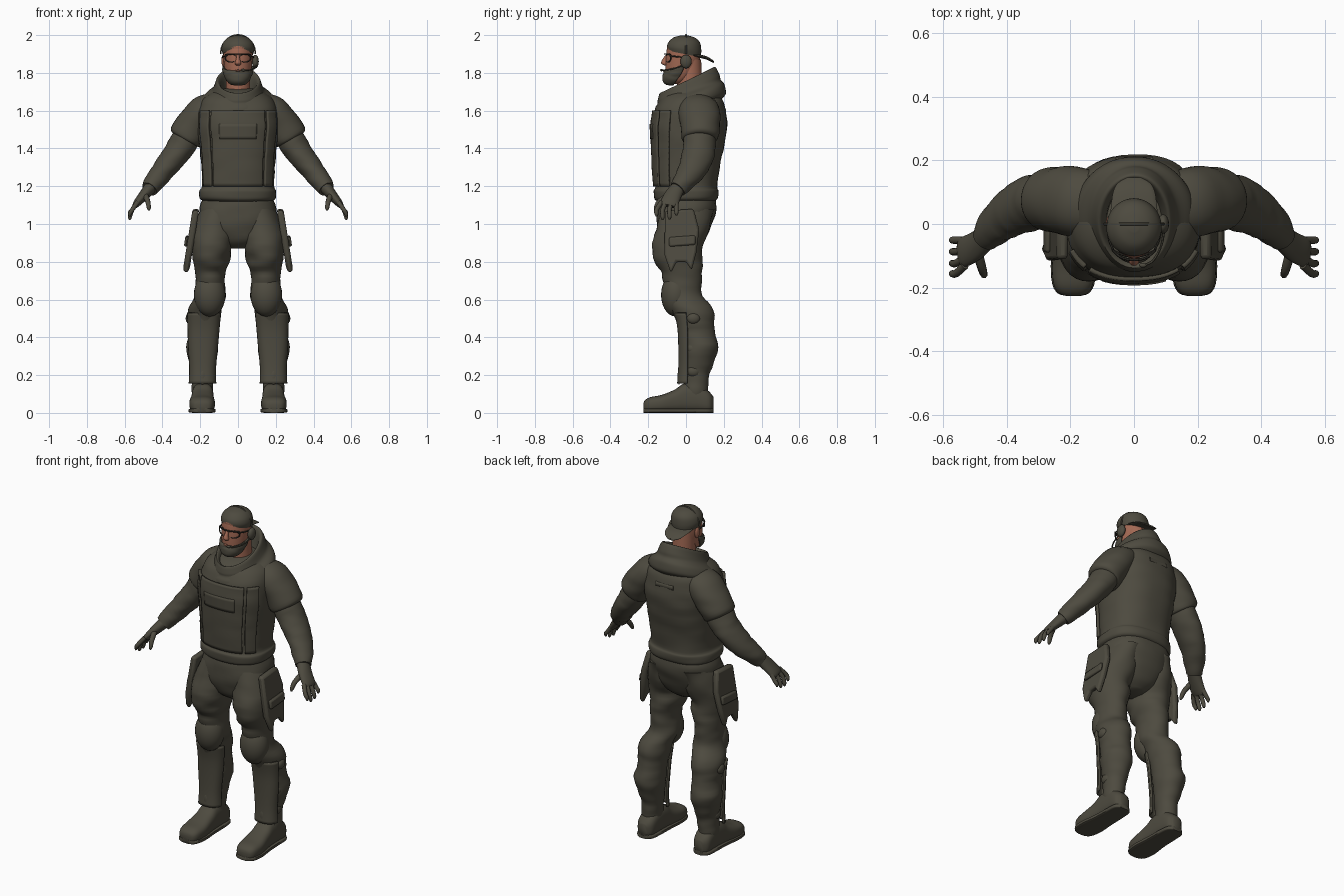
import bpy, bmesh, math
from mathutils import Vector, Matrix, noise


def material(name, rgb):
    m = bpy.data.materials.new(name)
    m.diffuse_color = (*rgb, 1)
    return m


OLIVE = material("olive cloth", (0.075, 0.069, 0.05))
SKIN = material("skin", (0.36, 0.14, 0.087))
DARK = material("dark frame", (0.03, 0.028, 0.022))


def finish(name, bm, mats, mirror=False, thick=0, angle=50):
    bmesh.ops.recalc_face_normals(bm, faces=bm.faces)
    me = bpy.data.meshes.new(name)
    bm.to_mesh(me)
    bm.free()
    ob = bpy.data.objects.new(name, me)
    bpy.context.collection.objects.link(ob)
    for m in mats:
        me.materials.append(m)
    if thick:
        s = ob.modifiers.new("thickness", "SOLIDIFY")
        s.thickness, s.offset = thick, 0
    if mirror:
        ob.modifiers.new("mirror", "MIRROR")
    bpy.ops.object.select_all(action="DESELECT")
    bpy.context.view_layer.objects.active = ob
    ob.select_set(True)
    bpy.ops.object.shade_smooth_by_angle(angle=math.radians(angle))
    return ob


def smooth_rings(rings, k):
    """Catmull-Rom interpolation of ring parameters."""
    r = [Vector(tuple(q) + (0,) * (6 - len(q))) for q in rings]
    out = []
    for i in range(len(r) - 1):
        a, b, c, d = r[max(i - 1, 0)], r[i], r[i + 1], r[min(i + 2, len(r) - 1)]
        for j in range(k):
            t = j / k
            out.append(b + 0.5 * t * ((c - a) + t * ((2 * a - 5 * b + 4 * c - d)
                                                     + t * (3 * b - a - 3 * c + d))))
    return out + [r[-1]]


def loft(name, rings, mats=(OLIVE,), n=32, k=4, u=(1, 0, 0), v=(0, 1, 0), p=2.0, arc=None,
         follow=False, fold=0, freq=11, mirror=False, thick=0, rule=None):
    """Skin over rings (x, y, z, radius u, radius v, slope); arc in degrees, -90 is the front."""
    bm = bmesh.new()
    rs = smooth_rings(rings, k)
    a0, a1 = arc or (0, 360)
    steps = n + 1 if arc else n
    rows = []
    for i, r in enumerate(rs):
        c, U, V = Vector(r[:3]), Vector(u), Vector(v)
        if follow:
            t = (Vector(rs[min(i + 1, len(rs) - 1)][:3]) - Vector(rs[max(i - 1, 0)][:3])).normalized()
            U = (U - t * U.dot(t)).normalized()
            V = t.cross(U)
        row = []
        for j in range(steps):
            a = math.radians(a0 + (a1 - a0) * j / n)
            ca, sa = math.cos(a), math.sin(a)
            du = math.copysign(abs(ca) ** (2 / p), ca) * max(r[3], 0.001)
            dv = math.copysign(abs(sa) ** (2 / p), sa) * max(r[4], 0.001)
            off = U * du + V * dv
            if fold:  # cloth creases, stretched sideways
                q = c + off
                off *= 1 + fold * noise.noise(Vector((q.x * 0.6, q.y * 0.6, q.z * 1.6)) * freq)
            row.append(bm.verts.new(c + off + Vector((0, 0, r[5] * dv))))
        rows.append(row)
    for A, B in zip(rows, rows[1:]):
        for j in range(n):
            m = (j + 1) % steps
            bm.faces.new((A[j], A[m], B[m], B[j]))
    if not arc:
        bm.faces.new(rows[0])
        bm.faces.new(rows[-1])
    if rule:
        for f in bm.faces:
            f.material_index = rule(f.calc_center_median())
    return finish(name, bm, mats, mirror, thick)


def tube(name, pts, r, mats=(OLIVE,), n=8, k=4, u=(0, 1, 0), **kw):
    return loft(name, [(*q, r, r) for q in pts], mats, n, k, u, follow=True, **kw)


def blob(name, loc, size, mats=(OLIVE,), mirror=False):
    bm = bmesh.new()
    bmesh.ops.create_uvsphere(bm, u_segments=24, v_segments=14, radius=1,
                              matrix=Matrix.Translation(loc) @ Matrix.Diagonal((*size, 1)))
    return finish(name, bm, mats, mirror)


def side_panel(name, pts, x, width, lean):
    """Flat outline in y, z, extruded sideways, leaning outwards below z 1.08."""
    bm = bmesh.new()
    f = bm.faces.new([bm.verts.new((x + (1.08 - z) * lean, y, z)) for y, z in pts])
    g = bmesh.ops.extrude_face_region(bm, geom=[f])
    bmesh.ops.translate(bm, vec=(width, 0, 0),
                        verts=[q for q in g["geom"] if isinstance(q, bmesh.types.BMVert)])
    ob = finish(name, bm, (OLIVE,), True, angle=35)
    b = ob.modifiers.new("soft edge", "BEVEL")
    b.width, b.segments = 0.012, 2


# Torso, hem and vest panels
torso = [(0, 0, 1.12, .175, .15), (0, 0, 1.135, .203, .168), (0, 0, 1.175, .205, .172),
         (0, .002, 1.20, .192, .163), (0, .005, 1.30, .195, .173), (0, .015, 1.42, .203, .188),
         (0, .02, 1.52, .215, .196), (0, .022, 1.60, .21, .188), (0, .03, 1.66, .185, .165),
         (0, .035, 1.70, .13, .12), (0, .04, 1.72, .06, .06)]
loft("jacket", torso, p=2.4, n=48, fold=.035)
vest = [(x, y, z, a + .006, b + .007) for x, y, z, a, b in torso[3:8]]
loft("front_vest_panel", vest, p=2.4, arc=(-126, -54), thick=.012, fold=.02)
loft("vest_side_panel", vest, p=2.4, arc=(-49, -28), n=10, thick=.016, fold=.02, mirror=True)
loft("chest_flap", [(x, y, z, a + .012, b + .012) for x, y, z, a, b in
                    [(0, .017, 1.45, .207, .19), (0, .02, 1.53, .215, .196)]],
     p=2.4, arc=(-112, -68), n=16, thick=.01)
loft("back_grip", [(-.06, .20, 1.60, .012, .014), (.06, .20, 1.60, .012, .014)],
     u=(0, 1, 0), v=(0, 0, 1), n=10, p=3)

# Draped scarf and hood, high at the back
loft("scarf", [(0, .02, 1.65, .08, .09, .4), (0, .01, 1.74, .094, .128, .5),
               (0, .01, 1.762, .112, .148, .47), (0, .012, 1.725, .13, .163, .42),
               (0, .015, 1.70, .145, .165, .38), (0, .02, 1.675, .178, .183, .34),
               (0, .022, 1.635, .19, .193, .3), (0, .022, 1.615, .165, .17, .28)],
     n=48, fold=.05, freq=9)

# Sleeves, forearms and gloves
loft("short_sleeve", [(.12, .06, 1.62, .10, .075), (.185, .07, 1.59, .112, .09),
                      (.23, .075, 1.53, .108, .092), (.275, .075, 1.46, .098, .09),
                      (.283, .075, 1.447, .08, .07)],
     u=(0, 1, 0), follow=True, fold=.07, mirror=True)
loft("forearm", [(.25, .075, 1.50, .08, .07), (.295, .07, 1.42, .085, .072),
                 (.335, .06, 1.36, .085, .068), (.39, .035, 1.29, .076, .062),
                 (.44, -.01, 1.225, .058, .053), (.47, -.045, 1.185, .045, .042)],
     u=(0, 1, 0), follow=True, fold=.10, freq=16, mirror=True)
loft("palm", [(.462, -.04, 1.195, .038, .034), (.5, -.07, 1.15, .046, .027),
              (.535, -.088, 1.11, .048, .02), (.545, -.093, 1.095, .042, .014)],
     u=(0, 1, 0), follow=True, n=20, mirror=True)
for i, (y, tip) in enumerate([(-.052, 1.045), (-.079, 1.025), (-.106, 1.022), (-.13, 1.04)]):
    y2 = y + (y + .09) * .35 - .012
    loft(f"finger_{i + 1}", [(.532, y, 1.115, .013, .013), (.56, y2, 1.075, .012, .012),
                             (.572, y2, tip + .015, .011, .011), (.572, y2, tip, .005, .005)],
         u=(0, 1, 0), follow=True, n=10, k=3, mirror=True)
loft("thumb", [(.492, -.09, 1.155, .016, .016), (.478, -.14, 1.12, .014, .014),
               (.472, -.16, 1.085, .011, .011), (.472, -.163, 1.072, .004, .004)],
     u=(0, 1, 0), follow=True, n=10, k=3, mirror=True)

# Trousers
loft("trouser_seat", [(0, 0, 1.18, .17, .14), (0, .005, 1.12, .192, .155), (0, .0, 1.06, .205, .157),
                      (0, -.01, .98, .19, .14), (0, -.015, .91, .12, .11), (0, -.015, .87, .05, .06)],
     p=2.3, fold=.04)
loft("trouser_leg", [(.105, .005, 1.08, .09, .14), (.125, -.018, .97, .113, .138),
                     (.14, -.043, .88, .106, .134), (.142, -.037, .80, .097, .126),
                     (.145, -.025, .74, .08, .108), (.147, -.018, .68, .08, .10),
                     (.15, -.015, .62, .083, .103), (.172, .03, .55, .088, .112),
                     (.18, .048, .48, .084, .10), (.18, .06, .42, .078, .092),
                     (.188, .073, .35, .086, .097), (.185, .066, .28, .074, .086),
                     (.185, .055, .20, .06, .07), (.187, .05, .14, .056, .066),
                     (.188, .05, .07, .05, .06)],
     fold=.10, freq=13, mirror=True)

# Thigh pouches with flaps
side_panel("thigh_pouch", [(-.11, 1.07), (.04, 1.08), (.07, .97), (.055, .85), (.03, .755),
                           (0, .80), (-.05, .80), (-.08, .74), (-.115, .84)], .205, .035, .16)
side_panel("pouch_flap", [(-.09, .93), (.05, .94), (.05, .89), (-.09, .88)], .235, .02, .16)

# Knee pads, shin guards and calf buckles
blob("knee_pad", (.15, -.055, .625), (.084, .077, .115), mirror=True)
loft("shin_guard", [(.18, .02, .53, .085, .075), (.182, .025, .45, .08, .065),
                    (.185, .025, .36, .075, .06), (.187, .025, .24, .066, .06),
                    (.188, .025, .155, .068, .066)],
     p=2.6, arc=(-170, -10), thick=.012, mirror=True)
blob("shin_guard_tab", (.188, -.037, .19), (.018, .008, .04), mirror=True)
for i, z in enumerate((.50, .34, .22)):
    blob(f"calf_buckle_{i + 1}", (.255 - .012 * i, .04, z), (.022, .035, .03), mirror=True)

# Boots, laid out heel to toe, and soles
boot = [(.188, .145, .05, .025, .035), (.188, .12, .058, .05, .057), (.187, .06, .078, .056, .077),
        (.187, -.01, .078, .058, .077), (.188, -.06, .062, .061, .061), (.19, -.13, .048, .068, .047),
        (.191, -.19, .042, .062, .041), (.191, -.218, .036, .045, .03), (.191, -.226, .033, .02, .015)]
loft("boot", boot, v=(0, 0, 1), p=2.7, mirror=True)
loft("boot_sole", [(x, y, .012, a + .004, .012) for x, y, z, a, b in boot],
     v=(0, 0, 1), p=5, n=20, k=3, mirror=True)

# Head and neck
loft("neck", [(0, .025, 1.60, .075, .075), (0, .02, 1.72, .064, .068), (0, .015, 1.87, .062, .065)], (SKIN,))
loft("head", [(0, -.05, 1.74, .02, .02), (0, -.048, 1.755, .05, .055), (0, -.03, 1.79, .066, .077),
              (0, -.02, 1.84, .074, .088), (0, -.015, 1.90, .077, .09), (0, -.012, 1.95, .07, .08),
              (0, -.01, 1.98, .03, .03)], (SKIN,))
loft("nose", [(0, -.10, 1.895, .008, .008), (0, -.112, 1.87, .011, .014),
              (0, -.115, 1.85, .017, .016), (0, -.105, 1.838, .008, .008)], (SKIN,), n=12)
blob("ear", (-.078, .005, 1.865), (.01, .02, .032), (SKIN,))
loft("beard", [(0, -.07, 1.738, .004, .004), (0, -.07, 1.742, .035, .034), (0, -.062, 1.76, .056, .057),
               (0, -.042, 1.79, .071, .076), (0, -.03, 1.815, .077, .084, .15),
               (0, -.026, 1.832, .077, .083, .3)], arc=(-190, 10), thick=.01, fold=.05, freq=30)
blob("lips", (0, -.117, 1.812), (.016, .006, .005), (SKIN,))

# Backwards cap: skin shows through the arch at the front
loft("cap", [(0, -.01, 1.90, .081, .088, -.2), (0, -.01, 1.93, .087, .091, -.1),
             (0, -.01, 1.962, .078, .083), (0, -.01, 1.987, .052, .056), (0, -.01, 1.999, .015, .015)],
     (OLIVE, SKIN), n=48, k=6,
     rule=lambda c: int(c.y < -.05 and abs(c.x) < .034 and 1.922 < c.z < 1.942 - 8 * c.x * c.x))
loft("cap_brim", [(0, .04, 1.895, .074, .009), (0, .10, 1.882, .066, .009),
                  (0, .13, 1.868, .05, .008), (0, .147, 1.858, .02, .005)], v=(0, 0, 1), n=20)

# Protective glasses
tube("glasses_rim", [(.038 + .03 * math.cos(a), -.103 + .35 * (.038 + .03 * math.cos(a)) ** 2 * 14,
                      1.878 + .021 * math.sin(a)) for a in [i * math.pi / 6 for i in range(13)]],
     .0035, (DARK,), n=6, k=2, mirror=True)
tube("glasses_arm", [(.066, -.08, 1.89), (.08, -.04, 1.885), (.082, .01, 1.88)], .004,
     (DARK,), n=6, mirror=True)
tube("glasses_bridge", [(-.067, -.082, 1.897), (-.04, -.105, 1.90), (0, -.113, 1.90), (.04, -.105, 1.90),
                        (.067, -.082, 1.897)], .004, (DARK,), n=6)

# Headset: band, ear cup and microphone
tube("headset_band", [(.092 * math.cos(a), 0, 1.90 + .101 * math.sin(a))
                      for a in [i * math.pi / 10 for i in range(11)]], .005, n=6, k=2)
blob("ear_cup", (.092, 0, 1.86), (.018, .03, .036))
tube("microphone_arm", [(.095, -.015, 1.84), (.085, -.07, 1.822), (.06, -.115, 1.815),
                        (.03, -.13, 1.815)], .004, n=6)
blob("microphone", (.028, -.13, 1.815), (.012, .007, .007))
